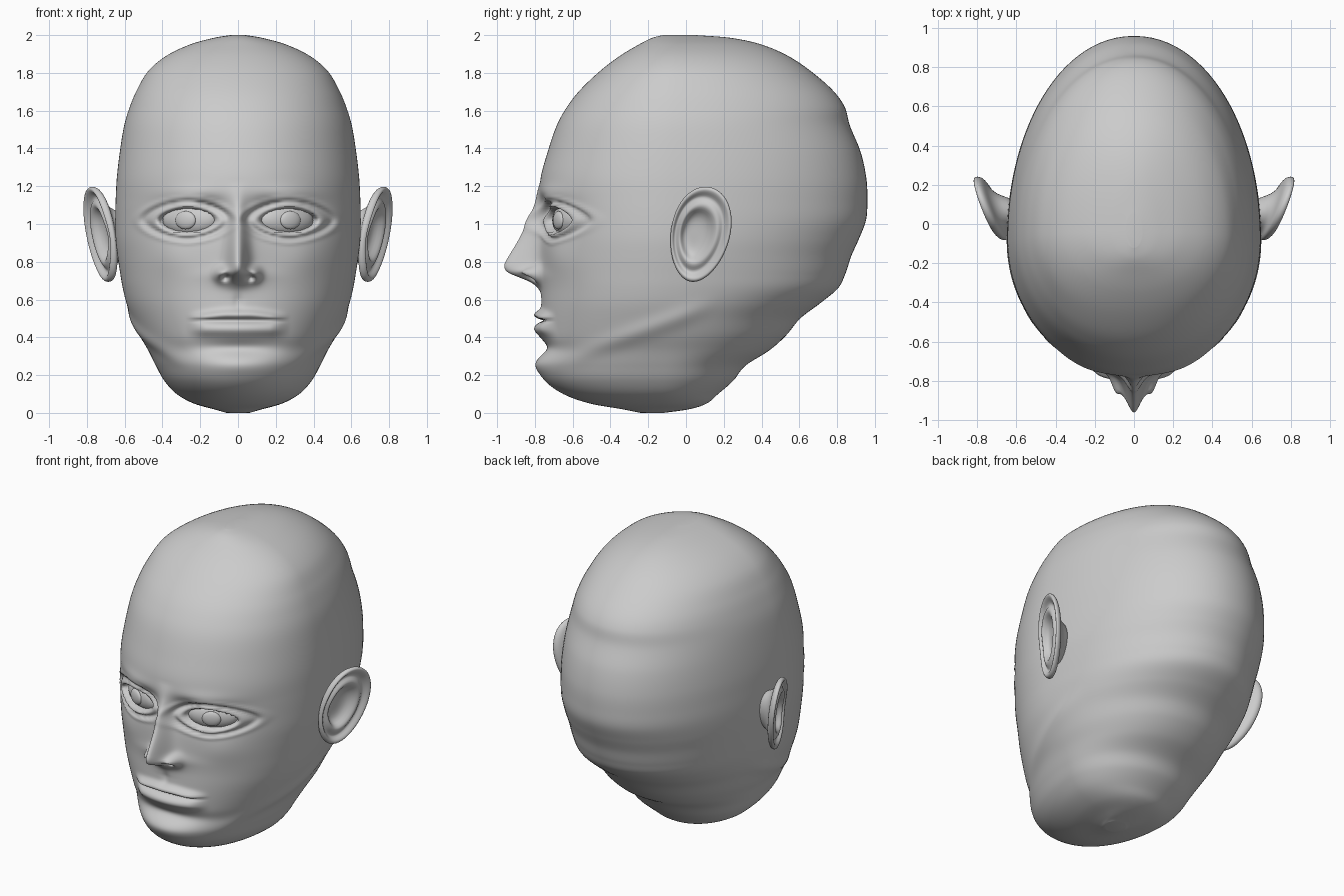
import bpy, bmesh, math
from mathutils import Matrix, Vector

default = bpy.data.objects.get("Cube")
if default:
    bpy.data.objects.remove(default, do_unlink=True)

clay = bpy.data.materials.new("grey clay")
clay.use_nodes = True
clay.diffuse_color = (0.6, 0.6, 0.6, 1)
clay.node_tree.nodes["Principled BSDF"].inputs["Base Color"].default_value = (0.6, 0.6, 0.6, 1)


def make_object(name, bm, mirrored=False):
    """Turn a bmesh into a smooth object, optionally mirrored across x."""
    bmesh.ops.recalc_face_normals(bm, faces=bm.faces)
    mesh = bpy.data.meshes.new(name)
    bm.to_mesh(mesh)
    bm.free()
    mesh.materials.append(clay)
    mesh.shade_smooth()
    obj = bpy.data.objects.new(name, mesh)
    bpy.context.collection.objects.link(obj)
    if mirrored:
        obj.modifiers.new("Mirror", "MIRROR")
    return obj


def loft(bm, rings):
    """Skin closed rings of points and cap both ends."""
    loops = [[bm.verts.new(p) for p in ring] for ring in rings]
    for low, high in zip(loops, loops[1:]):
        for i in range(len(low)):
            j = (i + 1) % len(low)
            bm.faces.new((low[i], low[j], high[j], high[i]))
    bm.faces.new(loops[0])
    bm.faces.new(loops[-1])


def spline(rows, steps):
    """Catmull-Rom samples through rows of any width."""
    ends = [rows[0]] + list(rows) + [rows[-1]]
    samples = []
    for a, b, c, d in zip(ends, ends[1:], ends[2:], ends[3:]):
        for s in range(steps):
            t = s / steps
            samples.append([q + t / 2 * (r - p + t * (2 * p - 5 * q + 4 * r - s4 + t * (3 * (q - r) + s4 - p)))
                            for p, q, r, s4 in zip(a, b, c, d)])
    return samples + [list(rows[-1])]


def bump(value, centre, width):
    return math.exp(-((value - centre) / width) ** 2)


def ramp(value, start, stop):
    t = min(1, max(0, (value - start) / (stop - start)))
    return t * t * (3 - 2 * t)


# Skull sections: height, front, back, half width
SKULL = [
    (0, -.24, -.12, .06), (.02, -.34, .02, .13), (.05, -.51, .11, .235),
    (.1, -.65, .17, .325), (.17, -.745, .25, .39), (.25, -.775, .315, .435),
    (.33, -.77, .44, .475), (.41, -.77, .53, .52), (.5, -.77, .605, .56),
    (.58, -.768, .71, .59), (.66, -.765, .805, .61), (.74, -.765, .845, .624),
    (.83, -.765, .875, .638), (.92, -.765, .915, .648), (1.02, -.765, .953, .65),
    (1.12, -.77, .96, .648), (1.24, -.77, .955, .642), (1.38, -.733, .925, .626),
    (1.52, -.685, .868, .603), (1.62, -.63, .84, .573), (1.71, -.56, .775, .535),
    (1.81, -.455, .66, .475), (1.89, -.35, .54, .38), (1.95, -.25, .4, .255),
    (1.985, -.18, .24, .13), (2, -.12, .05, .04)]

# Nose ridge: height, projection, half width
NOSE = spline([(.6, 0, .08), (.65, .012, .08), (.69, .055, .08), (.72, .125, .075),
               (.745, .18, .066), (.775, .197, .055), (.81, .185, .05), (.92, .12, .046),
               (1.02, .075, .042), (1.12, .028, .045), (1.22, 0, .05)], 8)


def nose(x, z):
    for a, b in zip(NOSE, NOSE[1:]):
        if a[0] <= z < b[0]:
            t = (z - a[0]) / (b[0] - a[0])
            height, width = (a[k] + t * (b[k] - a[k]) for k in (1, 2))
            return height * (.8 * bump(x, 0, width) + .2 * bump(x, 0, width * 2))
    return 0


EYE_X, EYE_Z = .27, 1.02


def face_relief(x, z):
    """Forward projection of the features at a point of the face."""
    x = abs(x)
    out = nose(x, z)
    # nostril wings and openings
    out += .065 * bump(x, .09, .032) * bump(z, .735, .035)
    out -= .075 * bump(x, .068, .024) * bump(z, .718, .016)
    # eye sockets, brow and cheekbone
    out -= .04 * bump(x, .15, .09) * bump(z, 1.05, .08)
    out -= .02 * bump(x, .28, .16) * bump(z, 1.02, .1)
    out += .018 * bump(x, .24, .17) * bump(z, 1.16, .045)
    out += .012 * bump(x, .36, .12) * bump(z, .82, .1)
    # eyelids around a recessed opening
    e = ((abs(x - EYE_X) / .15) ** 1.7 + (abs(z - EYE_Z) / .066) ** 1.7) ** (1 / 1.7)
    out += .018 * bump(e, 1.16, .16) - .014 * bump(e, 1.5, .13) + .008 * bump(e, 1.8, .15)
    out -= .06 * (1 - ramp(e, .85, 1.05))
    # lips, philtrum, hollow under the lip and chin
    mouth = 1 - ramp(x, .17, .28)
    peak = .52 - .02 * ramp(x, .05, .25)
    out += mouth * (.036 * bump(z, peak, .024) + .034 * bump(z, .445, .036))
    out -= mouth * .032 * bump(z, .488, .009)
    out -= .01 * bump(x, 0, .025) * bump(z, .59, .04)
    out -= .035 * bump(x, 0, .22) * bump(z, .345, .04)
    out += .022 * bump(x, 0, .24) * bump(z, .25, .05)
    return out


# Head: lofted skull with facial relief, denser towards the face
SEGMENTS = 208
rings = []
for z, front, back, half in spline(SKULL, 8):
    middle = max(front + .08, min(back - .08, -.13 + .045 * z))
    ring = []
    for i in range(SEGMENTS):
        u = 2 * i / SEGMENTS - 1
        angle = math.pi * (.38 * u + .62 * u ** 3)
        c, s = math.cos(angle), math.sin(angle)
        x = half * math.copysign(abs(s) ** .97, s)
        if c > 0:
            y = middle + (front - middle) * c
            y -= face_relief(x, z) * ramp(c, .3, .65)
        else:
            y = middle - (back - middle) * c
        # jaw ridge running up towards the ear
        line = .3 + .36 * (y + .6)
        ridge = .014 * bump(z, line, .05) * ramp(y, -.72, -.5) * (1 - ramp(y, -.05, .2))
        ring.append((x + math.copysign(ridge, s) * abs(s), y, z))
    rings.append(ring)
bm = bmesh.new()
loft(bm, rings)
make_object("head", bm)


# Eyes: flattened balls turned along the face, each with a raised iris
def ellipsoid(name, place, radii, turn):
    bm = bmesh.new()
    matrix = Matrix.Translation(place) @ Matrix.Rotation(turn, 4, "Z") @ Matrix.Diagonal((*radii, 1))
    bmesh.ops.create_uvsphere(bm, u_segments=32, v_segments=20, radius=1, matrix=matrix)
    return make_object(name, bm, mirrored=True)


TURN = .42
eye_centre = Vector((.255, -.625, EYE_Z))
ellipsoid("eyeballs", eye_centre, (.155, .06, .085), TURN)
iris_centre = eye_centre + Matrix.Rotation(TURN, 3, "Z") @ Vector((0, -.055, 0))
ellipsoid("irises", iris_centre, (.058, .02, .048), TURN)

# Ears: radius and outward offset from lobe centre, front bowl to rear root
EAR = [(.08, -.04), (.25, -.04), (.42, -.03), (.52, .005), (.6, .018), (.69, .008),
       (.77, -.012), (.84, .005), (.91, .022), (.97, .02), (1, .004), (.98, -.016),
       (.88, -.028), (.7, -.035), (.56, -.06), (.48, -.1), (.4, -.15)]
TILT = math.radians(12)
rings = []
for radius, lift in EAR:
    ring = []
    for i in range(48):
        angle = math.tau * i / 48
        v = math.sin(angle)
        u = math.cos(angle) * (1 + .1 * v)
        across, up = .158 * radius * u, .258 * radius * v
        y = .075 + across * math.cos(TILT) + up * math.sin(TILT) - .035 * (1 - radius)
        z = .945 + up * math.cos(TILT) - across * math.sin(TILT)
        # the helix fades into the cheek at the front of the bowl
        rise = lift - .012 * bump(angle, math.pi * 1.08, .5) * (lift > 0)
        x = .728 + .37 * (y - .075) + .12 * (z - .945) + rise
        ring.append((x, y, z))
    rings.append(ring)
bm = bmesh.new()
loft(bm, rings)
ears = make_object("ears", bm, mirrored=True)
ears.modifiers.new("Smooth", "SUBSURF").levels = 1
